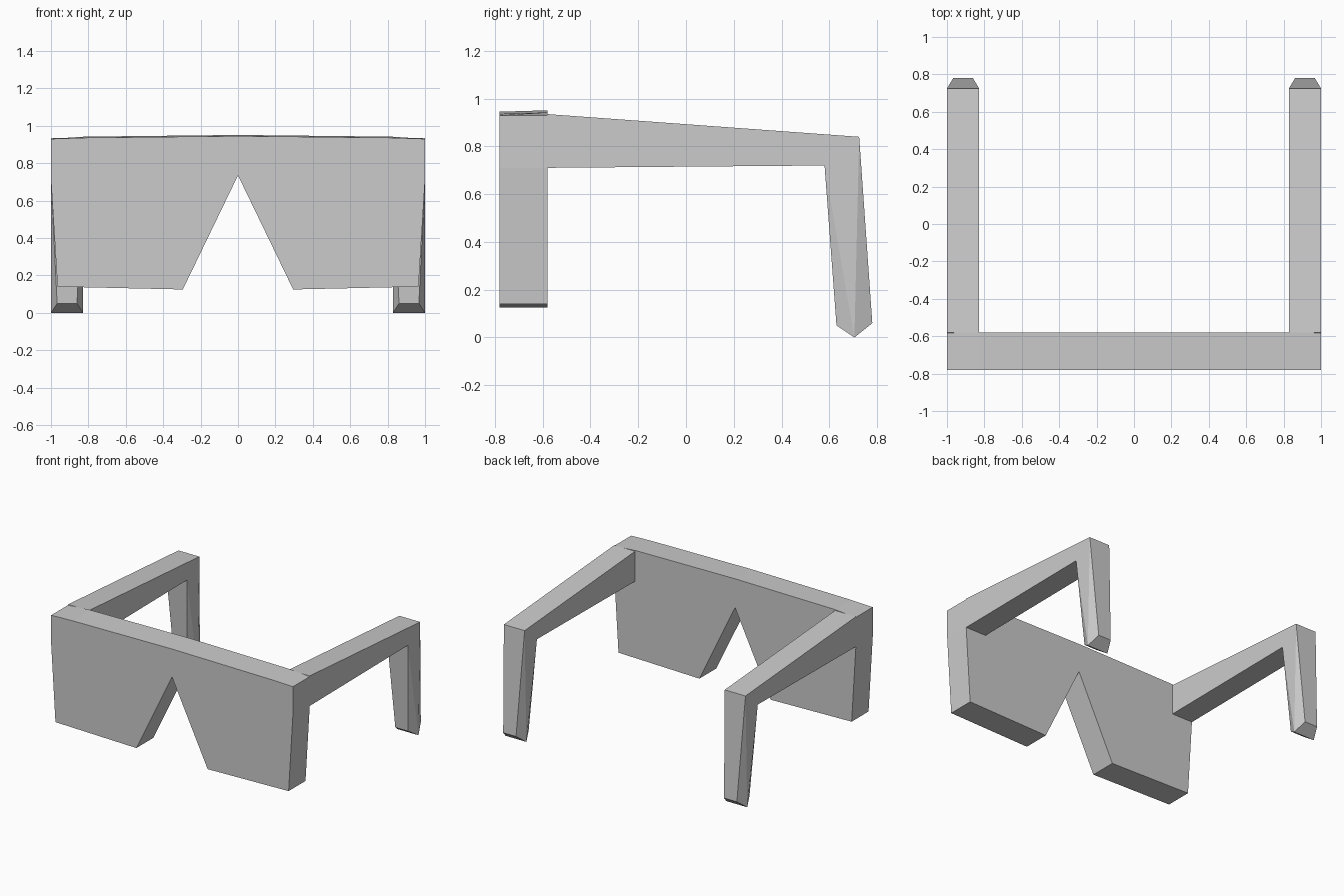
import bpy, bmesh

if "Cube" in bpy.data.objects:
    bpy.data.objects.remove(bpy.data.objects["Cube"])


def make_object(name, verts, faces):
    mesh = bpy.data.meshes.new(name)
    mesh.from_pydata(verts, [], faces)
    bm = bmesh.new()
    bm.from_mesh(mesh)
    bmesh.ops.recalc_face_normals(bm, faces=bm.faces)
    bm.to_mesh(mesh)
    bm.free()
    obj = bpy.data.objects.new(name, mesh)
    bpy.context.collection.objects.link(obj)
    return obj


def ring(n):
    return [(i, (i + 1) % n, (i + 1) % n + n, i + n) for i in range(n)]


# Front plate: mirrored outline with a nose notch, top edge slightly bowed
half = [(0.295, 0.125), (0.965, 0.14), (1.0, 0.71), (1.0, 0.93), (0.82, 0.936)]
outline = [(0, 0.735)] + half + [(0, 0.945)] + [(-x, z) for x, z in reversed(half)]
n = len(outline)
verts = [(x, -0.78, z) for x, z in outline]
verts += [(x, -0.58, z + (0.006 if z > 0.932 else 0)) for x, z in outline]
front_plate = make_object("glasses_frame", verts,
                          ring(n) + [tuple(range(n)), tuple(range(n, 2 * n))])

# Temple arms: side profile (y, z, inset), with the ear hook narrowing front and back
profile = [(-0.60, 0.90, 0), (-0.58, 0.935, 0), (0.725, 0.84, 0), (0.78, 0.06, 0.033),
           (0.705, 0.0, 0), (0.63, 0.05, 0.033), (0.58, 0.72, 0), (-0.60, 0.71, 0)]
side = [(0, 1, 2, 4, 6, 7), (2, 3, 4), (4, 5, 6)]
m = len(profile)
for s, label in ((1, "right"), (-1, "left")):
    verts = [(s * (0.828 + d), y, z) for y, z, d in profile]
    verts += [(s * (1.0 - d), y, z) for y, z, d in profile]
    faces = ring(m) + side + [tuple(i + m for i in f) for f in side]
    arm = make_object(label + "_temple_arm", verts, faces)
    arm.hide_render = True
    arm.hide_set(True)

    # Merge the arm into the frame
    mod = front_plate.modifiers.new("join_" + label, 'BOOLEAN')
    mod.operation = 'UNION'
    mod.solver = 'EXACT'
    mod.object = arm
